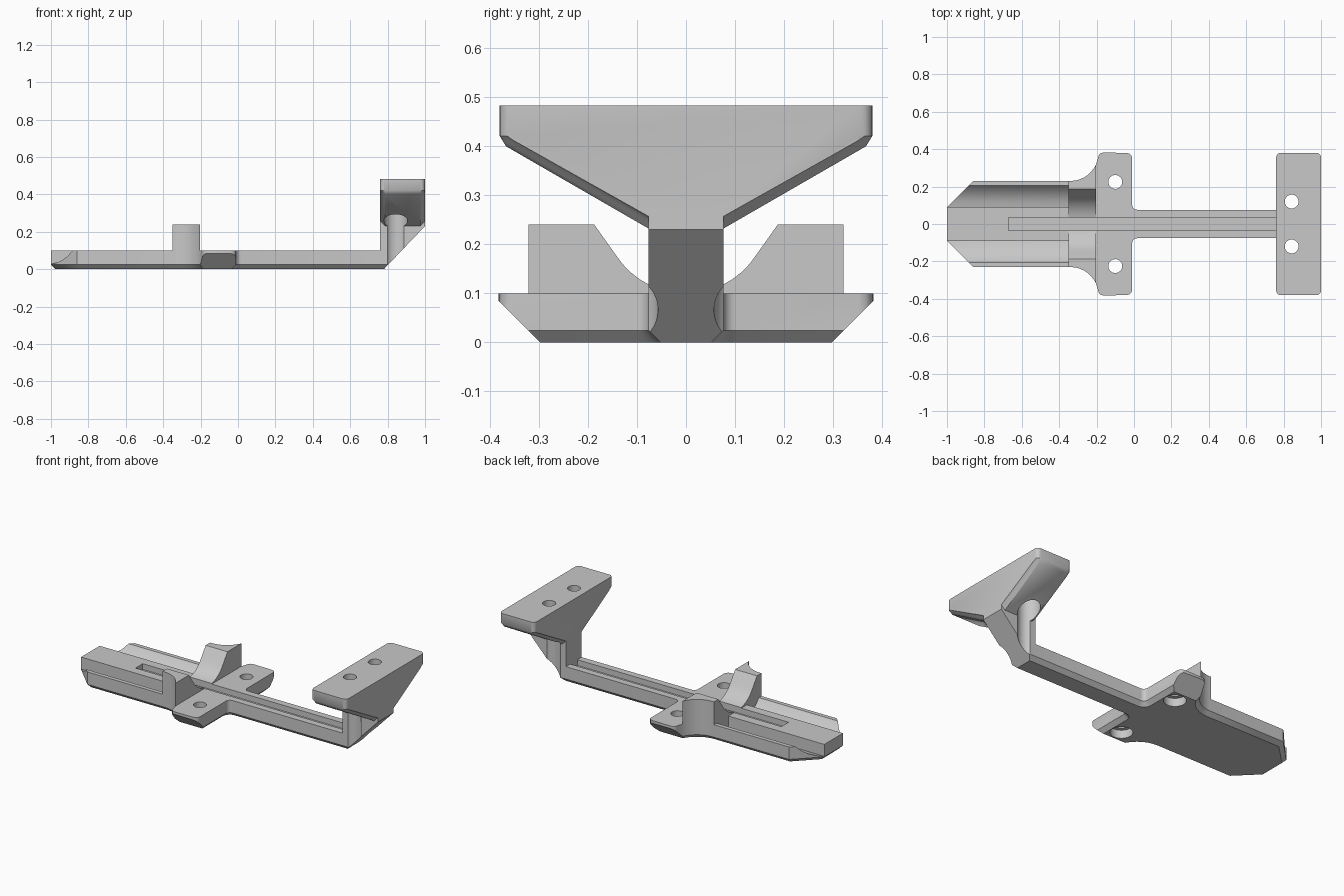
import bpy, bmesh
from math import sin, cos, radians, sqrt
from mathutils import Vector

cube = bpy.data.objects.get("Cube")
if cube:
    bpy.data.objects.remove(cube)

grey = bpy.data.materials.new("plain grey")
grey.use_nodes = True
GREY = (0.58, 0.58, 0.58, 1)
grey.diffuse_color = GREY
grey.node_tree.nodes["Principled BSDF"].inputs["Base Color"].default_value = GREY


def finish(bm, name):
    bmesh.ops.recalc_face_normals(bm, faces=bm.faces)
    mesh = bpy.data.meshes.new(name)
    bm.to_mesh(mesh)
    bm.free()
    mesh.materials.append(grey)
    obj = bpy.data.objects.new(name, mesh)
    bpy.context.collection.objects.link(obj)
    return obj


def loft(bm, rings):
    """Skin a row of equal-length closed rings and cap both ends."""
    rows = [[bm.verts.new(p) for p in ring] for ring in rings]
    for a, b in zip(rows, rows[1:]):
        for i in range(len(a)):
            j = (i + 1) % len(a)
            bm.faces.new((a[i], a[j], b[j], b[i]))
    bm.faces.new(rows[0][::-1])
    return bm.faces.new(rows[-1])


def mirrored(half):
    """Close a +y half profile (listed from bottom to top) with its mirror."""
    return half + [(-y, z) for y, z in reversed(half)]


def arc(cx, cy, radius, angles):
    return [(cx + radius * cos(radians(a)), cy + radius * sin(radians(a))) for a in angles]


def slice_off(bm, point, normal):
    """Cut away everything on the normal's side and close the cut."""
    geom = bm.verts[:] + bm.edges[:] + bm.faces[:]
    cut = bmesh.ops.bisect_plane(bm, geom=geom, plane_co=point, plane_no=normal, clear_outer=True)
    edges = [e for e in cut["geom_cut"] if isinstance(e, bmesh.types.BMEdge)]
    bmesh.ops.holes_fill(bm, edges=edges, sides=0)


def cylinder(x, y, radius, z0, z1):
    bm = bmesh.new()
    ring = arc(x, y, radius, range(0, 360, 10))
    loft(bm, [[(p, q, z) for p, q in ring] for z in (z0, z1)])
    return finish(bm, "cutter")


def prism_x(profile, x0, x1):
    bm = bmesh.new()
    loft(bm, [[(x, y, z) for y, z in profile] for x in (x0, x1)])
    return finish(bm, "cutter")


def carve(obj, cutters):
    bpy.context.view_layer.objects.active = obj
    for c in cutters:
        mod = obj.modifiers.new("cut", "BOOLEAN")
        mod.operation, mod.solver, mod.object = "DIFFERENCE", "EXACT", c
        bpy.ops.object.modifier_apply(modifier=mod.name)


BEAM, TOP, CHAMFER = 0.076, 0.10, 0.024
SLOPE_POINT, SLOPE_NORMAL = Vector((0.78, 0, 0)), Vector((0.23, 0, -0.22))

# Concave fillet between the front block and the cross plate
fillet = arc(-0.34, 0.38, 0.15, (-90, -80, -70, -60, -50, -40, -30, -23))

# Base: block, cross plate and beam in one outline with a chamfered bottom rim
half = [(-1, 0.09), (-0.86, 0.23)] + fillet
half += arc(-0.164, 0.354, 0.028, (180, 150, 120, 90)) + arc(-0.038, 0.352, 0.028, (90, 60, 30, 0))
half += arc(0.016, BEAM + 0.026, 0.026, (180, 202, 225, 247, 270)) + [(0.9, BEAM)]
outline = half + [(x, -y) for x, y in reversed(half)]
bm = bmesh.new()
bottom = loft(bm, [[(x, y, z) for x, y in outline] for z in (TOP, 0)])
bmesh.ops.recalc_face_normals(bm, faces=bm.faces)
bmesh.ops.inset_region(bm, faces=[bottom], thickness=CHAMFER, use_even_offset=True)
floor = min(bm.faces, key=lambda f: (round(f.calc_center_median().z, 4), -len(f.verts)))
for v in bm.verts:
    on_rim = any(len(f.verts) == 4 and f.calc_center_median().z > 0.01 for f in v.link_faces)
    if v.co.z < 0.01 and on_rim:
        v.co.z = CHAMFER
for s in (-1, 1):
    slice_off(bm, Vector((0, s * 0.297, 0)), Vector((0, s, -1)))
slice_off(bm, SLOPE_POINT, SLOPE_NORMAL)
base = finish(bm, "base")

# Cradle: two horns around a round seat, following the fillet
seat = arc(0, 0.27, 0.17, range(-32, -90, -8)) + [(0, TOP)]
rings = []
for x, y in [(-0.35, 0.23)] + fillet:
    right = [(y, 0.09), (y, 0.24), (0.187, 0.24)] + seat
    ring = right + [(-p, z) for p, z in reversed(right[:-1])]
    rings.append([(x, p, z) for p, z in ring])
bm = bmesh.new()
loft(bm, rings)
cradle = finish(bm, "cradle")

# Upright and flared head with rounded corners and chamfered underside
R, X0, X1 = 0.025, 0.76, 1.0
depths = [0, 0.002, 0.006, 0.012, 0.018, R]
stations = [(X0 + d, d) for d in depths] + [(X1 - d, d) for d in reversed(depths)]
rings = []
for x, d in stations:
    end = 0.38 - R + sqrt(R * R - (R - d) ** 2)
    rise = R - d
    knee = end - 0.013
    right = [(BEAM, CHAMFER), (BEAM, 0.232 + rise),
             (knee, 0.232 + min(rise, 0.021) + 0.577 * (knee - BEAM)), (end, 0.421), (end, 0.483)]
    rings.append([(x, y, z) for y, z in mirrored(right)])
bm = bmesh.new()
loft(bm, rings)
slice_off(bm, SLOPE_POINT, SLOPE_NORMAL)
head = finish(bm, "upright_and_head")

# Cutters: long slot, side troughs, screw holes with counterbores
slot = prism_x(mirrored([(0.035, 0.065), (0.035, 0.115)]), -0.67, X0)
troughs, plate_holes, head_holes = [], [], []
for s in (-1, 1):
    trough = [(0.09, 0.027), (0.12, 0.034), (0.15, 0.048), (0.18, 0.07), (0.205, 0.1), (0.205, 0.2), (0.09, 0.2)]
    troughs.append(prism_x([(s * y, z) for y, z in trough], -1.1, -0.35))
    plate_holes += [cylinder(-0.10, s * 0.225, 0.037, -0.1, 0.2), cylinder(-0.10, s * 0.225, 0.062, -0.1, 0.05)]
    head_holes += [cylinder(0.843, s * 0.12, 0.037, 0.2, 0.6), cylinder(0.843, s * 0.12, 0.063, -0.1, 0.40)]

carve(base, [slot] + troughs + plate_holes + [head_holes[1], head_holes[3]])
carve(cradle, [slot])
carve(head, head_holes)
for c in [slot] + troughs + plate_holes + head_holes:
    bpy.data.objects.remove(c)

# Smooth the rounded surfaces, keep the edges crisp
for obj in (base, cradle, head):
    bpy.ops.object.select_all(action="DESELECT")
    obj.select_set(True)
    bpy.context.view_layer.objects.active = obj
    bpy.ops.object.shade_smooth_by_angle(angle=radians(32))
